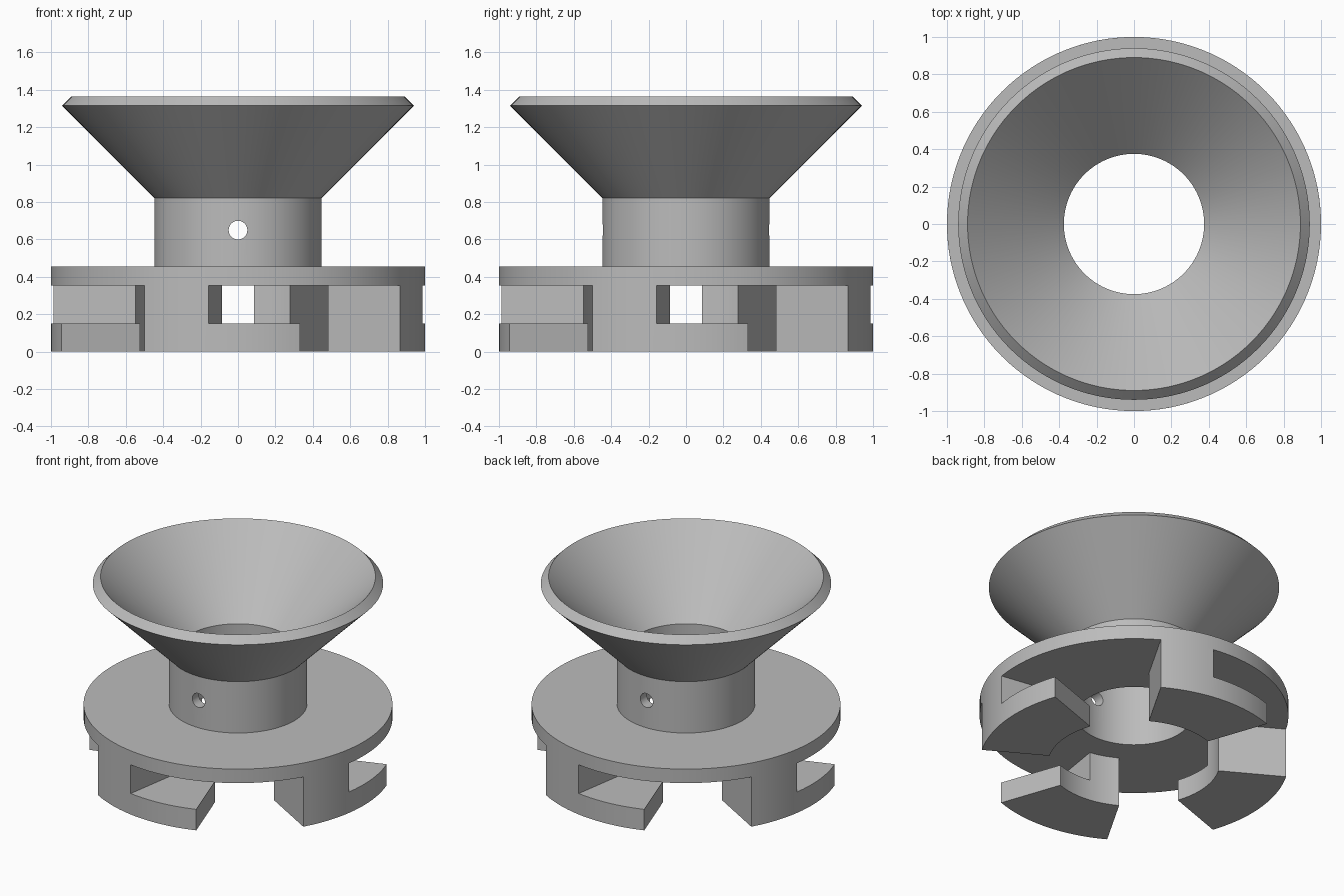
import bpy
import bmesh
import math

if "Cube" in bpy.data.objects:
    bpy.data.objects.remove(bpy.data.objects["Cube"])

SEGMENTS = 120
OUTER, LEG_INNER, BORE = 1.0, 0.555, 0.375
PLATE_BOTTOM, PLATE_TOP, FOOT_TOP = 0.355, 0.455, 0.15

grey = bpy.data.materials.new("plain grey")
grey.use_nodes = True
colour = (0.5, 0.5, 0.5, 1)
grey.diffuse_color = colour
grey.node_tree.nodes["Principled BSDF"].inputs["Base Color"].default_value = colour


def add_object(name, bm):
    bmesh.ops.recalc_face_normals(bm, faces=bm.faces)
    mesh = bpy.data.meshes.new(name)
    bm.to_mesh(mesh)
    bm.free()
    mesh.materials.append(grey)
    obj = bpy.data.objects.new(name, mesh)
    bpy.context.collection.objects.link(obj)
    return obj


def activate(obj):
    bpy.ops.object.select_all(action="DESELECT")
    obj.select_set(True)
    bpy.context.view_layer.objects.active = obj


def smooth(obj):
    activate(obj)
    bpy.ops.object.shade_smooth_by_angle(angle=math.radians(30))


def revolve(name, profile):
    bm = bmesh.new()
    verts = [bm.verts.new((r, 0, z)) for r, z in profile]
    edges = [bm.edges.new((v, verts[i - 1])) for i, v in enumerate(verts)]
    bmesh.ops.spin(bm, geom=verts + edges, cent=(0, 0, 0), axis=(0, 0, 1),
                   angle=math.tau, steps=SEGMENTS)
    bmesh.ops.remove_doubles(bm, verts=bm.verts, dist=0.0001)
    return add_object(name, bm)


def bayonet_leg(name, start):
    # Flat L of quads in angle and height, thickened, then bent around the axis
    bm = bmesh.new()

    def panel(a0, a1, z0, z1, count):
        step = (a1 - a0) / count
        for i in range(count):
            a, b = a0 + i * step, a0 + (i + 1) * step
            bm.faces.new([bm.verts.new((p, LEG_INNER, z))
                          for p, z in ((a, z0), (b, z0), (b, z1), (a, z1))])

    panel(0, 21, 0, FOOT_TOP, 7)
    panel(0, 21, FOOT_TOP, PLATE_BOTTOM, 7)
    panel(21, 49.3, 0, FOOT_TOP, 10)
    bmesh.ops.remove_doubles(bm, verts=bm.verts, dist=0.0001)
    new = bmesh.ops.extrude_face_region(bm, geom=bm.faces[:], use_keep_orig=True)
    for v in new["geom"]:
        if isinstance(v, bmesh.types.BMVert):
            v.co.y = OUTER
    for v in bm.verts:
        a, r = math.radians(start + v.co.x), v.co.y
        v.co.x, v.co.y = r * math.cos(a), r * math.sin(a)
    smooth(add_object(name, bm))


# Flange plate, neck and flared cup in one revolved shell
body = revolve("flange_and_funnel", [
    (BORE, PLATE_BOTTOM), (OUTER, PLATE_BOTTOM), (OUTER, PLATE_TOP),
    (0.447, PLATE_TOP), (0.447, 0.822), (0.94, 1.315), (0.89, 1.365),
    (BORE, 0.852)])

# Cross hole through the front and back of the neck
bpy.ops.mesh.primitive_cylinder_add(vertices=32, radius=0.05, depth=1.4,
                                    location=(0, 0, 0.65),
                                    rotation=(math.pi / 2, 0, 0))
cutter = bpy.context.object
cutter.name = "hole_cutter"
cutter.data.materials.append(grey)
cutter.hide_render = True
cut = body.modifiers.new("cross hole", "BOOLEAN")
cut.operation = "DIFFERENCE"
cut.solver = "EXACT"
cut.object = cutter
activate(body)
bpy.ops.object.modifier_apply(modifier=cut.name)
bpy.data.objects.remove(cutter)
smooth(body)

# Four hooked legs under the plate
for side, start in (("front", 240), ("left", 330), ("back", 60), ("right", 150)):
    bayonet_leg(side + "_leg", start)
